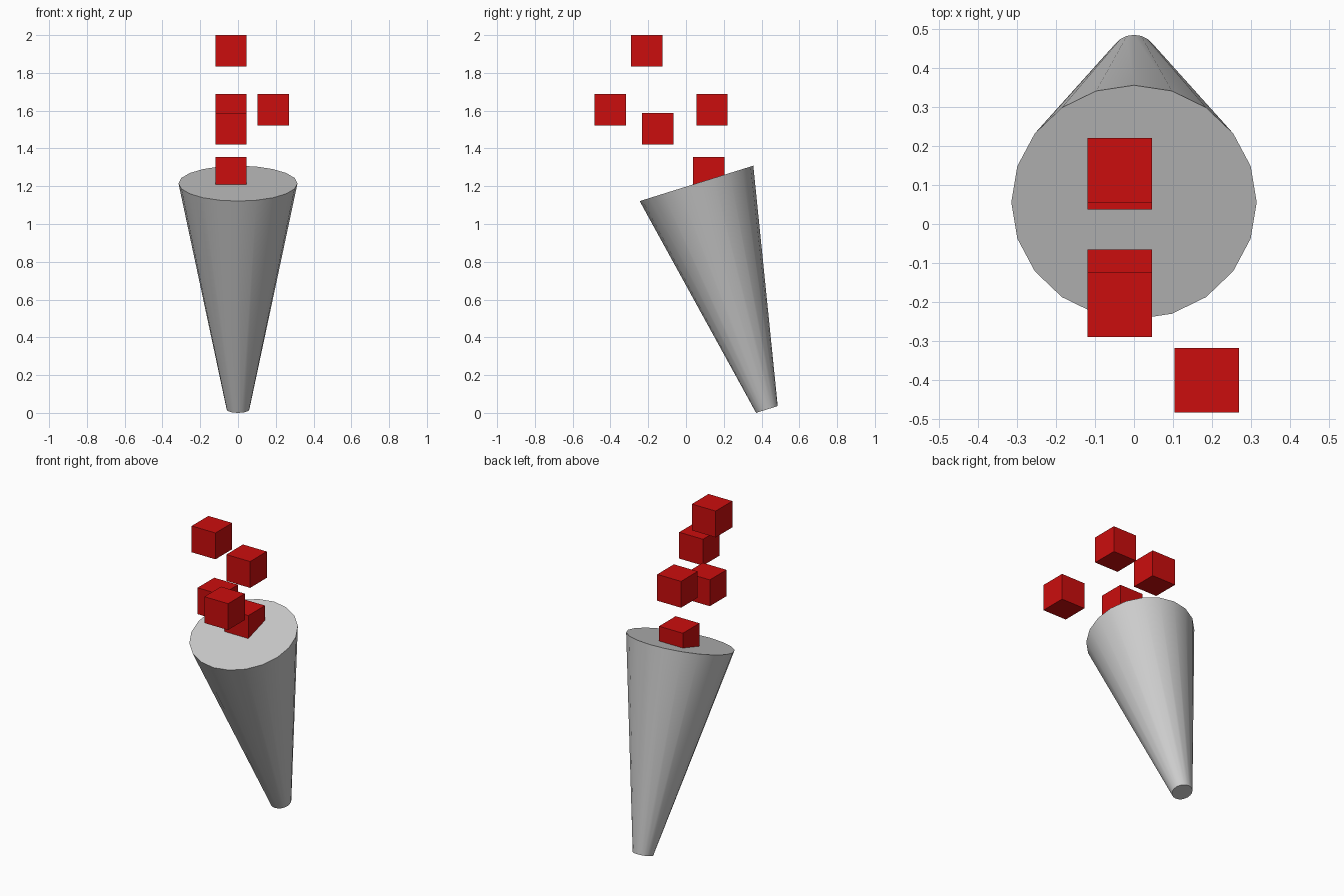
import bpy
from math import radians
from mathutils import Vector

if "Cube" in bpy.data.objects:
    bpy.data.objects.remove(bpy.data.objects["Cube"])

red = bpy.data.materials.new("red")
red.diffuse_color = (0.6, 0.004, 0.004, 1)
red.use_nodes = True
red.node_tree.nodes["Principled BSDF"].inputs["Base Color"].default_value = red.diffuse_color

# Tilted tapered cone, narrow end on the ground
low = Vector((0, 0.428, 0.018))
high = Vector((0, 0.056, 1.215))
axis = high - low
bpy.ops.mesh.primitive_cone_add(vertices=20, radius1=0.06, radius2=0.315,
                                depth=axis.length, location=(low + high) / 2)
cone = bpy.context.object
cone.name = "tapered_cone"
cone.rotation_euler.x = radians(17.3)
bpy.ops.object.shade_smooth_by_angle(angle=radians(30))

# Loose cubes rising from the cone's wide end
centres = [(-0.037, -0.207, 1.917), (0.187, -0.401, 1.605), (-0.037, 0.138, 1.605),
           (-0.037, -0.149, 1.505), (-0.037, 0.12, 1.271)]
for i, centre in enumerate(centres, 1):
    bpy.ops.mesh.primitive_cube_add(size=0.166, location=centre)
    cube = bpy.context.object
    cube.name = f"floating_cube_{i}"
    cube.data.materials.append(red)
